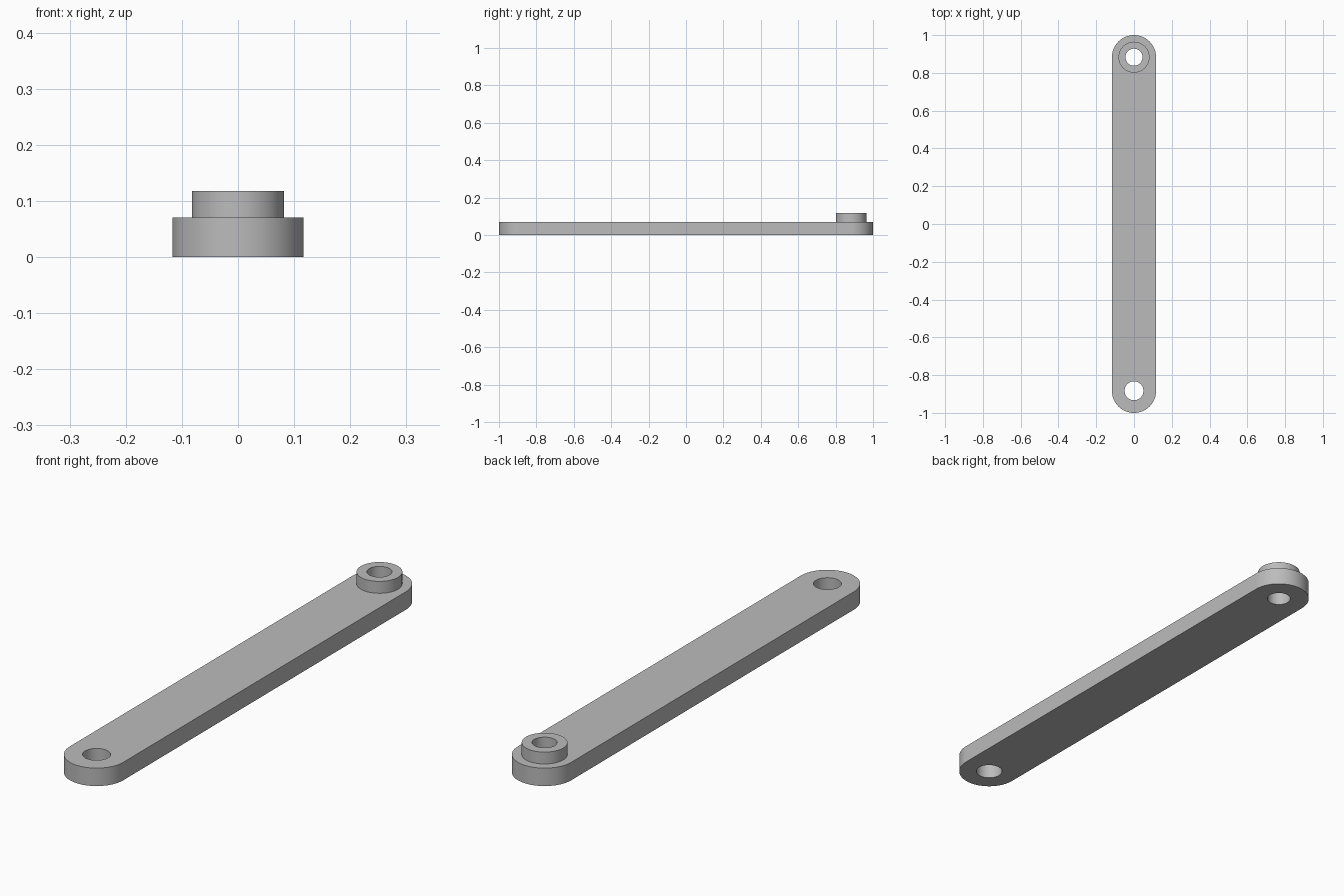
import bpy
import bmesh
from math import cos, sin, pi, radians

if "Cube" in bpy.data.objects:
    bpy.data.objects.remove(bpy.data.objects["Cube"], do_unlink=True)

HALF_WIDTH = 0.117
PIN_Y = 1 - HALF_WIDTH
BAR_TOP = 0.071
BOSS_TOP = 0.118
BOSS_R = 0.082
BORE_R = 0.045
HOLE_R = 0.05
SEGMENTS = 64

bm = bmesh.new()


def arc(y, radius, start, sweep, count):
    return [(radius * cos(start + sweep * i / count), y + radius * sin(start + sweep * i / count))
            for i in range(count)]


def circle(y, radius):
    return arc(y, radius, 0, 2 * pi, SEGMENTS)


def ring(points, z):
    """Closed loop of edges at height z."""
    verts = [bm.verts.new((x, y, z)) for x, y in points]
    for i, v in enumerate(verts):
        bm.edges.new((verts[i - 1], v))
    return verts


def wall(low, high):
    for i in range(len(low)):
        bm.faces.new((low[i - 1], low[i], high[i], high[i - 1]))


def cap(*rings):
    """Flat face bounded by an outer ring and its holes."""
    edges = [bm.edges.get((r[i - 1], r[i])) for r in rings for i in range(len(r))]
    bmesh.ops.triangle_fill(bm, edges=edges, use_beauty=True)


# Outline of the bar with two rounded ends
half = SEGMENTS // 2
outline = (arc(PIN_Y, HALF_WIDTH, 0, pi, half) + [(-HALF_WIDTH, PIN_Y)]
           + arc(-PIN_Y, HALF_WIDTH, pi, pi, half) + [(HALF_WIDTH, -PIN_Y)])

bar_low, bar_high = ring(outline, 0), ring(outline, BAR_TOP)
hole_low, hole_high = (ring(circle(-PIN_Y, HOLE_R), z) for z in (0, BAR_TOP))
boss_low, boss_high = (ring(circle(PIN_Y, BOSS_R), z) for z in (BAR_TOP, BOSS_TOP))
bore_low, bore_high = (ring(circle(PIN_Y, BORE_R), z) for z in (0, BOSS_TOP))

# Flat faces: underside, bar top, boss top
cap(bar_low, hole_low, bore_low)
cap(bar_high, hole_high, boss_low)
cap(boss_high, bore_high)

# Sides of the bar, front hole, boss and bore
for low, high in ((bar_low, bar_high), (hole_low, hole_high),
                  (boss_low, boss_high), (bore_low, bore_high)):
    wall(low, high)

bmesh.ops.recalc_face_normals(bm, faces=bm.faces)
mesh = bpy.data.meshes.new("link_bar")
bm.to_mesh(mesh)
bm.free()
link = bpy.data.objects.new("link_bar", mesh)
bpy.context.collection.objects.link(link)

# Plain grey material
grey = bpy.data.materials.new("grey")
grey.use_nodes = True
grey.diffuse_color = (0.5, 0.5, 0.5, 1)
grey.node_tree.nodes["Principled BSDF"].inputs["Base Color"].default_value = (0.5, 0.5, 0.5, 1)
mesh.materials.append(grey)

# Smooth curved walls, crisp rims
bpy.ops.object.select_all(action="DESELECT")
link.select_set(True)
bpy.context.view_layer.objects.active = link
bpy.ops.object.shade_smooth_by_angle(angle=radians(30))
